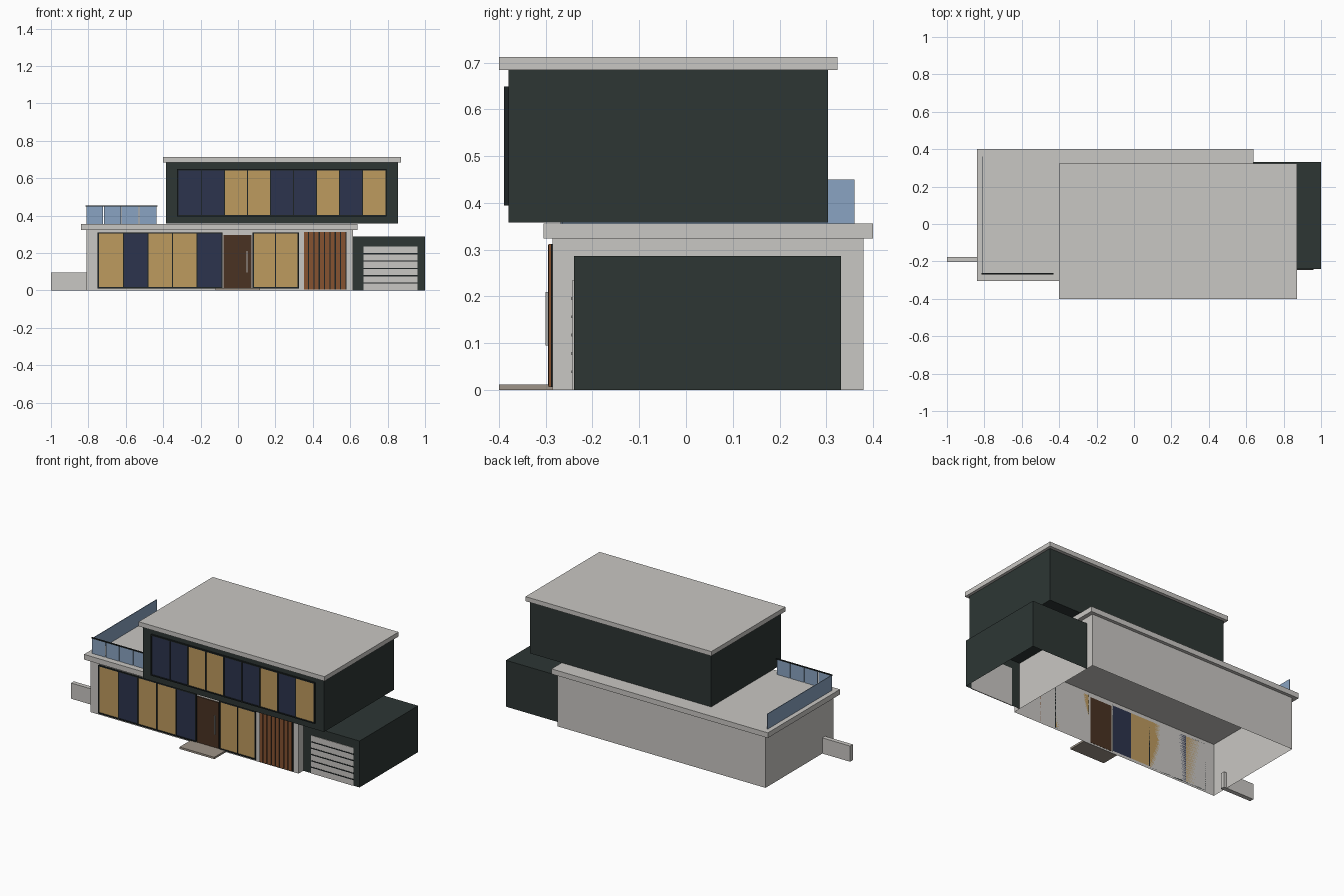
import bpy, bmesh

if "Cube" in bpy.data.objects:
    bpy.data.objects.remove(bpy.data.objects["Cube"])


def material(name, rgb):
    """Flat colour given as 0-255 sRGB, stored linear."""
    m = bpy.data.materials.new(name)
    lin = [((c / 255 + 0.055) / 1.055) ** 2.4 if c > 10 else c / 255 / 12.92 for c in rgb]
    m.diffuse_color = (*lin, 1)
    m.use_nodes = True
    m.node_tree.nodes["Principled BSDF"].inputs["Base Color"].default_value = m.diffuse_color
    return m


CONCRETE = material("light concrete", (201, 199, 195))
DARK = material("dark cladding", (45, 54, 52))
BLACK = material("black frame", (29, 35, 36))
GOLD = material("lit window", (190, 155, 95))
NAVY = material("unlit window", (44, 52, 77))
DOOR = material("door brown", (74, 50, 34))
WOOD = material("wood slat", (134, 82, 48))
GLASS = material("railing glass", (138, 164, 194))
STONE = material("step stone", (158, 148, 136))
METAL = material("handle metal", (176, 176, 174))


def boxes(name, mat, extents, skip=()):
    """One object made of boxes (x0, x1, y0, y1, z0, z1); skip lists open sides as (axis, sign)."""
    bm = bmesh.new()
    for x0, x1, y0, y1, z0, z1 in extents:
        made = bmesh.ops.create_cube(bm, size=1)
        for v in made["verts"]:
            v.co = ((x0 + x1) / 2 + v.co.x * (x1 - x0),
                    (y0 + y1) / 2 + v.co.y * (y1 - y0),
                    (z0 + z1) / 2 + v.co.z * (z1 - z0))
    bm.normal_update()
    gone = [f for f in bm.faces for axis, sign in skip if f.normal[axis] * sign > 0.9]
    bmesh.ops.delete(bm, geom=gone, context="FACES")
    me = bpy.data.meshes.new(name)
    bm.to_mesh(me)
    bm.free()
    me.materials.append(mat)
    ob = bpy.data.objects.new(name, me)
    bpy.context.collection.objects.link(ob)
    return ob


def window(name, x0, x1, z0, z1, wall_y, pattern):
    """Row of panes, G lit and N unlit, with border and mullions."""
    n, b = len(pattern), 0.007
    pitch = (x1 - x0 - 2 * b) / n
    edges = [x0 + b + i * pitch for i in range(n + 1)]
    for key, mat, label in (("G", GOLD, "lit_panes"), ("N", NAVY, "unlit_panes")):
        panes = [(edges[i], edges[i + 1], wall_y - 0.005, wall_y, z0 + b, z1 - b)
                 for i in range(n) if pattern[i] == key]
        if panes:
            boxes(f"{name}_{label}", mat, panes)
    front = wall_y - 0.009
    bars = [(x0, x1, front, wall_y, z0, z0 + b), (x0, x1, front, wall_y, z1 - b, z1),
            (x0, x0 + b, front, wall_y, z0, z1), (x1 - b, x1, front, wall_y, z0, z1)]
    bars += [(e - 0.003, e + 0.003, front, wall_y, z0 + b, z1 - b) for e in edges[1:-1]]
    boxes(f"{name}_frame", BLACK, bars)


# Main volumes: ground floor and garage are open underneath
BOTTOM = (2, -1)
WALL = -0.286
boxes("ground_floor", CONCRETE, [(-0.81, 0.615, WALL, 0.38, 0, 0.324)], [BOTTOM])
boxes("ground_roof_slab", CONCRETE, [(-0.84, 0.64, -0.305, 0.40, 0.324, 0.356)])
boxes("upper_floor", DARK, [(-0.385, 0.855, -0.38, 0.304, 0.358, 0.684)])
boxes("upper_roof_slab", CONCRETE, [(-0.40, 0.872, -0.40, 0.324, 0.684, 0.712)])
boxes("garage", DARK, [(0.615, 1.0, -0.24, 0.332, 0, 0.287)], [BOTTOM, (0, -1)])

# Window bands
window("ground_window_left", -0.75, -0.082, 0.01, 0.31, WALL, "GNGGN")
window("ground_window_right", 0.078, 0.325, 0.01, 0.31, WALL, "GG")
window("upper_window", -0.325, 0.795, 0.395, 0.649, -0.38, "NNGGNNGNG")

# Entrance
boxes("front_door", DOOR, [(-0.077, 0.072, WALL - 0.006, WALL + 0.001, 0.01, 0.296)])
boxes("door_handle", METAL, [(0.045, 0.051, -0.30, WALL - 0.006, 0.095, 0.21)])
boxes("door_step", STONE, [(-0.12, 0.118, -0.40, WALL, 0, 0.012)])

# Vertical wood slats on a dark backing
boxes("slat_backing", BLACK, [(0.352, 0.58, WALL - 0.003, WALL, 0.006, 0.312)])
pitch = 0.228 / 8
boxes("wood_slats", WOOD, [(0.352 + i * pitch, 0.352 + i * pitch + 0.022,
                            WALL - 0.008, WALL, 0.006, 0.312) for i in range(8)])

# Garage door: light panels separated by dark grooves
boxes("garage_door", CONCRETE, [(0.67, 0.96, -0.243, -0.238, 0, 0.235)])
boxes("garage_door_grooves", BLACK, [(0.67, 0.96, -0.245, -0.24, z - 0.003, z + 0.003)
                                     for z in [0.235 * i / 6 for i in range(1, 6)]])

# Terrace railing
pitch = 0.378 / 4
boxes("railing_front_glass", GLASS, [(-0.811 + i * pitch, -0.811 + (i + 1) * pitch - 0.004,
                                      -0.268, -0.264, 0.356, 0.45) for i in range(4)])
boxes("railing_side_glass", GLASS, [(-0.811, -0.807, -0.264, 0.36, 0.356, 0.45)])
boxes("railing_top_rail", BLACK, [(-0.815, -0.43, -0.27, -0.262, 0.448, 0.454)])

# Low garden wall on the left
boxes("garden_wall", CONCRETE, [(-1.0, -0.79, -0.203, -0.176, 0, 0.097)])
